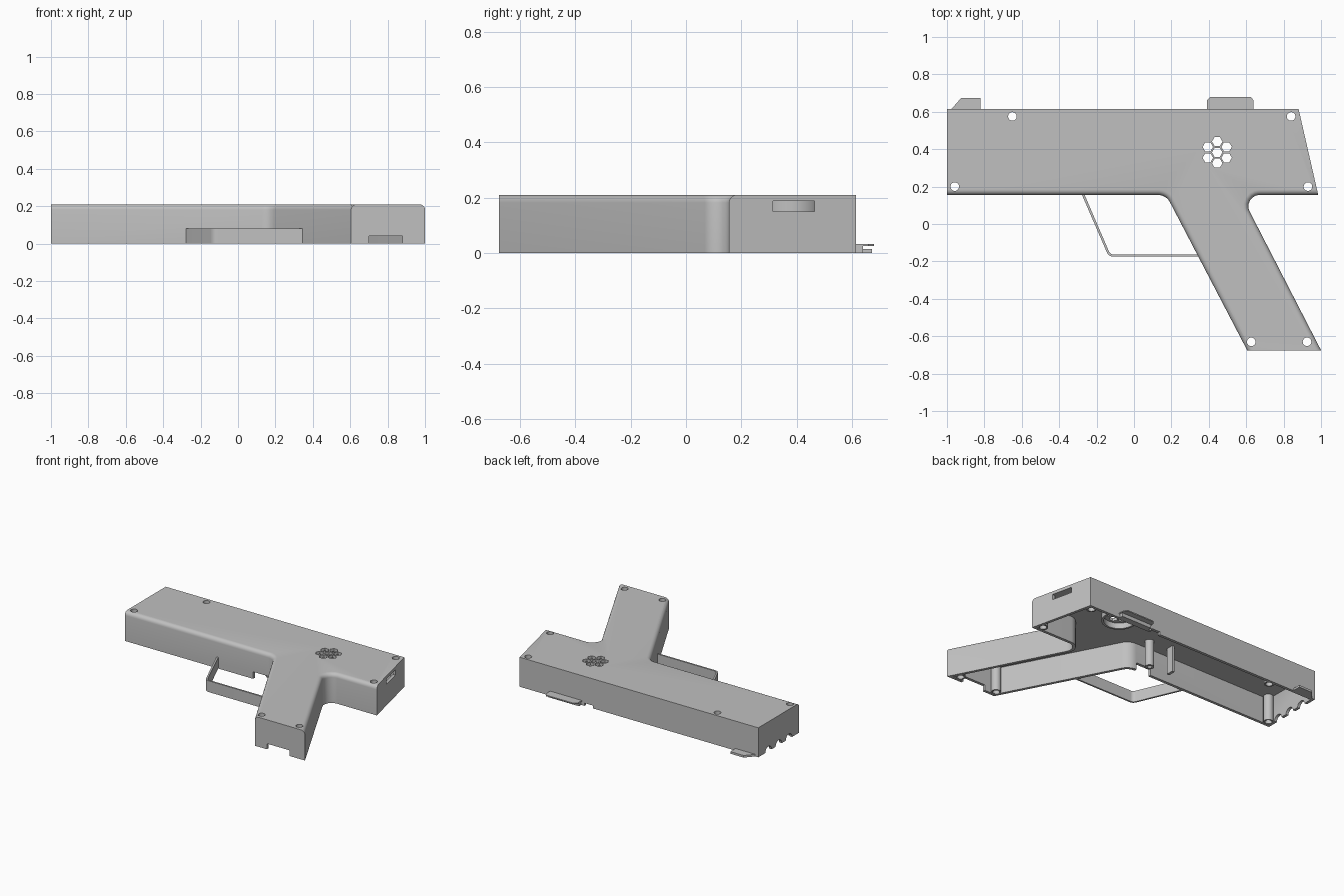
import bpy, bmesh, math
from mathutils import Matrix, Vector

if "Cube" in bpy.data.objects:
    bpy.data.objects.remove(bpy.data.objects["Cube"], do_unlink=True)

grey = bpy.data.materials.new("plain_grey")
grey.use_nodes = True
grey.diffuse_color = (0.53, 0.53, 0.53, 1)
grey.node_tree.nodes["Principled BSDF"].inputs["Base Color"].default_value = grey.diffuse_color

TOP, WALL = 0.21, 0.02
parts = []


def finish(bm, name):
    bmesh.ops.recalc_face_normals(bm, faces=bm.faces)
    mesh = bpy.data.meshes.new(name)
    bm.to_mesh(mesh)
    bm.free()
    mesh.materials.append(grey)
    obj = bpy.data.objects.new(name, mesh)
    bpy.context.collection.objects.link(obj)
    if name != "cutter":
        parts.append(obj)
    return obj


def prism_bm(points, z0, z1):
    bm = bmesh.new()
    base = bm.faces.new([bm.verts.new((p[0], p[1], z0)) for p in points])
    up = bmesh.ops.extrude_face_region(bm, geom=[base], use_keep_orig=True)["geom"]
    bmesh.ops.translate(bm, vec=(0, 0, z1 - z0), verts=[v for v in up if isinstance(v, bmesh.types.BMVert)])
    return bm


def prism(name, points, z0, z1):
    return finish(prism_bm(points, z0, z1), name)


def box(name, x0, x1, y0, y1, z0, z1):
    return prism(name, [(x0, y0), (x1, y0), (x1, y1), (x0, y1)], z0, z1)


def ring_points(x, y, r, n, turn=0.0):
    return [(x + r * math.cos(turn + math.tau * i / n), y + r * math.sin(turn + math.tau * i / n)) for i in range(n)]


def cut(obj, cutter):
    mod = obj.modifiers.new("cut", "BOOLEAN")
    mod.operation, mod.solver, mod.object = "DIFFERENCE", "EXACT", cutter
    bpy.ops.object.select_all(action="DESELECT")
    obj.select_set(True)
    bpy.context.view_layer.objects.active = obj
    bpy.ops.object.modifier_apply(modifier=mod.name)
    bpy.data.objects.remove(cutter, do_unlink=True)


def tube(name, x, y, outer, inner, z0, z1, n=24):
    obj = prism(name, ring_points(x, y, outer, n), z0, z1)
    cut(obj, prism("cutter", ring_points(x, y, inner, n), z0 - 0.1, z1 + 0.1))


def fillet(a, corner, b, r, n=8):
    """Points of an arc of radius r tangent to both sides of a corner."""
    a, c, b = Vector(a), Vector(corner), Vector(b)
    u, v = (a - c).normalized(), (b - c).normalized()
    half = u.angle(v) / 2
    centre = c + (u + v).normalized() * (r / math.sin(half))
    reach = r / math.tan(half)
    s, e = c + u * reach - centre, c + v * reach - centre
    return [tuple(centre + s.lerp(e, i / n).normalized() * r) for i in range(n + 1)]


def inset(points, d):
    """Mitred inward offset of a counter-clockwise outline."""
    out = []
    for i, p in enumerate(points):
        p = Vector(p)
        u = (p - Vector(points[i - 1])).normalized()
        v = (Vector(points[(i + 1) % len(points)]) - p).normalized()
        n1, n2 = Vector((-u.y, u.x)), Vector((-v.y, v.x))
        out.append(tuple(p + (n1 + n2) * (d / (1 + n1.dot(n2)))))
    return out


# Outline of body and slanted grip, counter-clockwise
nose, heel = (-1, 0.155), (0.985, 0.155)
toe, butt = (0.605, -0.675), (1.0, -0.675)
front_root, back_root = (0.172, 0.155), (0.573, 0.155)
outline = [nose] + fillet(nose, front_root, toe, 0.07) + [toe, butt]
outline += fillet(butt, back_root, heel, 0.06) + [heel, (0.88, 0.615), (-1, 0.615)]

# Shell with rounded upper edges along the underside and the grip sides
bm = prism_bm(outline, 0, TOP)
soft = []
for e in bm.edges:
    a, b = (v.co for v in e.verts)
    if min(a.z, b.z) > TOP - 0.01 and -0.6 < max(a.y, b.y) < 0.2:
        soft.append(e)
bmesh.ops.bevel(bm, geom=soft, offset=0.028, segments=5, profile=0.5, affect="EDGES")
shell = finish(bm, "shell")
cut(shell, prism("cutter", inset(outline, WALL), -0.1, TOP - WALL))

# Screw holes, each with a hollow boss
screws = [(-0.65, 0.575), (0.84, 0.575), (-0.958, 0.2), (0.93, 0.2), (0.627, -0.63), (0.925, -0.63)]
for i, (x, y) in enumerate(screws):
    cut(shell, prism("cutter", ring_points(x, y, 0.023, 24), -0.1, 0.3))
    tube(f"screw_boss_{i + 1}", x, y, 0.033, 0.023, 0.002, TOP - WALL + 0.002)

# Sound holes: one hexagon surrounded by six
cx, cy = 0.445, 0.383
for x, y in [(cx, cy)] + ring_points(cx, cy, 0.058, 6, math.pi / 6):
    cut(shell, prism("cutter", ring_points(x, y, 0.028, 6), 0.1, 0.3))
tube("speaker_ring", cx, cy, 0.115, 0.1, 0.15, TOP - WALL + 0.002, 40)

# Openings: rear slot, grip end notch, trigger notch, top wall notch
cut(shell, box("cutter", 0.85, 1.1, 0.315, 0.465, 0.15, 0.188))
cut(shell, box("cutter", 0.70, 0.88, -0.8, -0.64, -0.1, 0.04))
cut(shell, box("cutter", 0.01, 0.125, 0.1, 0.19, -0.1, 0.05))
cut(shell, box("cutter", 0.30, 0.37, 0.58, 0.65, -0.1, 0.02))

# Round notches across the nose wall
for y in (0.27, 0.385, 0.50):
    bm = bmesh.new()
    bmesh.ops.create_cone(bm, cap_ends=True, segments=24, radius1=0.035, radius2=0.035, depth=0.1)
    bmesh.ops.rotate(bm, verts=bm.verts, matrix=Matrix.Rotation(math.pi / 2, 3, "Y"))
    bmesh.ops.translate(bm, verts=bm.verts, vec=(-1, y, 0))
    cut(shell, finish(bm, "cutter"))

# Trigger guard: a bent strip with one rounded corner
g0, g1, g2 = (-0.28, 0.16), (-0.135, -0.175), (0.36, -0.175)
h0, h1, h2 = (-0.266, 0.16), (-0.127, -0.163), (0.355, -0.163)
guard = [g0] + fillet(g0, g1, g2, 0.04, 6) + [g2, h2] + fillet(h2, h1, h0, 0.028, 6) + [h0]
prism("trigger_guard", guard, 0, 0.08)

# Inner supports
tube("middle_post", 0.08, 0.25, 0.03, 0.015, 0.002, TOP - WALL + 0.002)
box("support_rib", -0.085, -0.065, 0.25, 0.305, 0.002, TOP - WALL + 0.002)

# Sights on the upper edge
prism("front_sight", [(-0.98, 0.61), (-0.82, 0.61), (-0.82, 0.673), (-0.925, 0.673)], 0, 0.015)
prism("rear_sight_plate", [(0.39, 0.61), (0.64, 0.61), (0.64, 0.66), (0.625, 0.68), (0.41, 0.68), (0.39, 0.66)],
      0.025, 0.033)
box("rear_sight_stem", 0.395, 0.635, 0.61, 0.64, 0, 0.026)

# Smooth curved surfaces, keep hard edges
bpy.ops.object.select_all(action="DESELECT")
for obj in parts:
    obj.select_set(True)
bpy.context.view_layer.objects.active = shell
bpy.ops.object.shade_smooth_by_angle(angle=math.radians(30))
